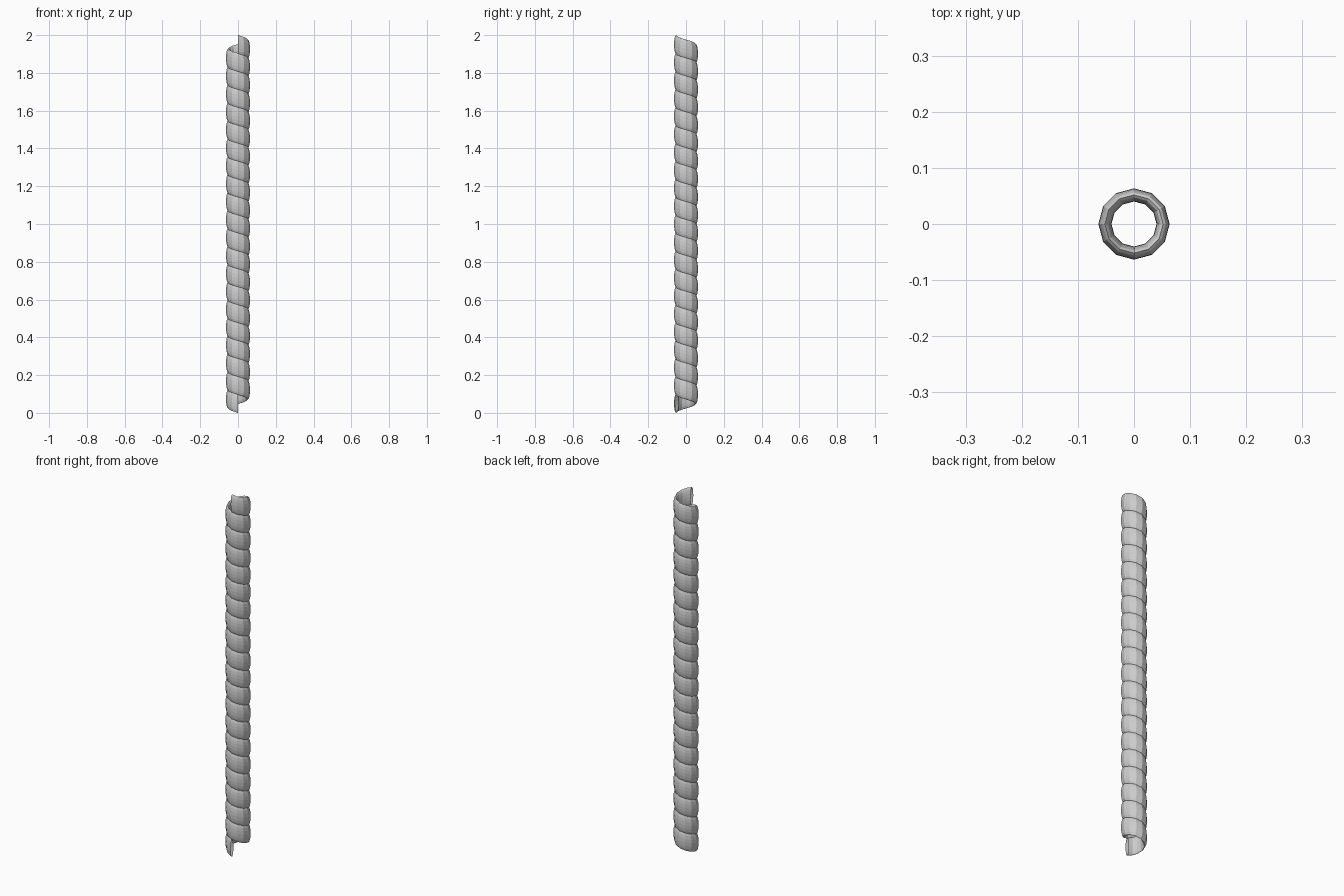
import bpy, bmesh
from math import sin, cos, pi

if "Cube" in bpy.data.objects:
    bpy.data.objects.remove(bpy.data.objects["Cube"])

TURNS, STEPS, SIDES = 20, 12, 16      # coil turns, segments per turn, profile sides
R, HALF_W, HALF_H = 0.0518, 0.0117, 0.05
PITCH = (2.0 - 2 * HALF_H) / TURNS

bm = bmesh.new()


def profile_ring(i):
    """Flattened upright oval, placed along a left-handed helix starting at the front."""
    a = -pi / 2 - 2 * pi * i / STEPS
    z0 = HALF_H + PITCH * i / STEPS
    ring = []
    for k in range(SIDES):
        t = 2 * pi * k / SIDES
        r = R + HALF_W * cos(t)
        ring.append(bm.verts.new((r * cos(a), r * sin(a), z0 + HALF_H * sin(t))))
    return ring


# Coiled tube, open at both ends
rings = [profile_ring(i) for i in range(TURNS * STEPS + 1)]
for lo, hi in zip(rings, rings[1:]):
    for k in range(SIDES):
        n = (k + 1) % SIDES
        bm.faces.new((lo[k], lo[n], hi[n], hi[k]))
bmesh.ops.recalc_face_normals(bm, faces=bm.faces)

mesh = bpy.data.meshes.new("coiled_tube")
bm.to_mesh(mesh)
bm.free()
coil = bpy.data.objects.new("coiled_tube", mesh)
bpy.context.collection.objects.link(coil)
